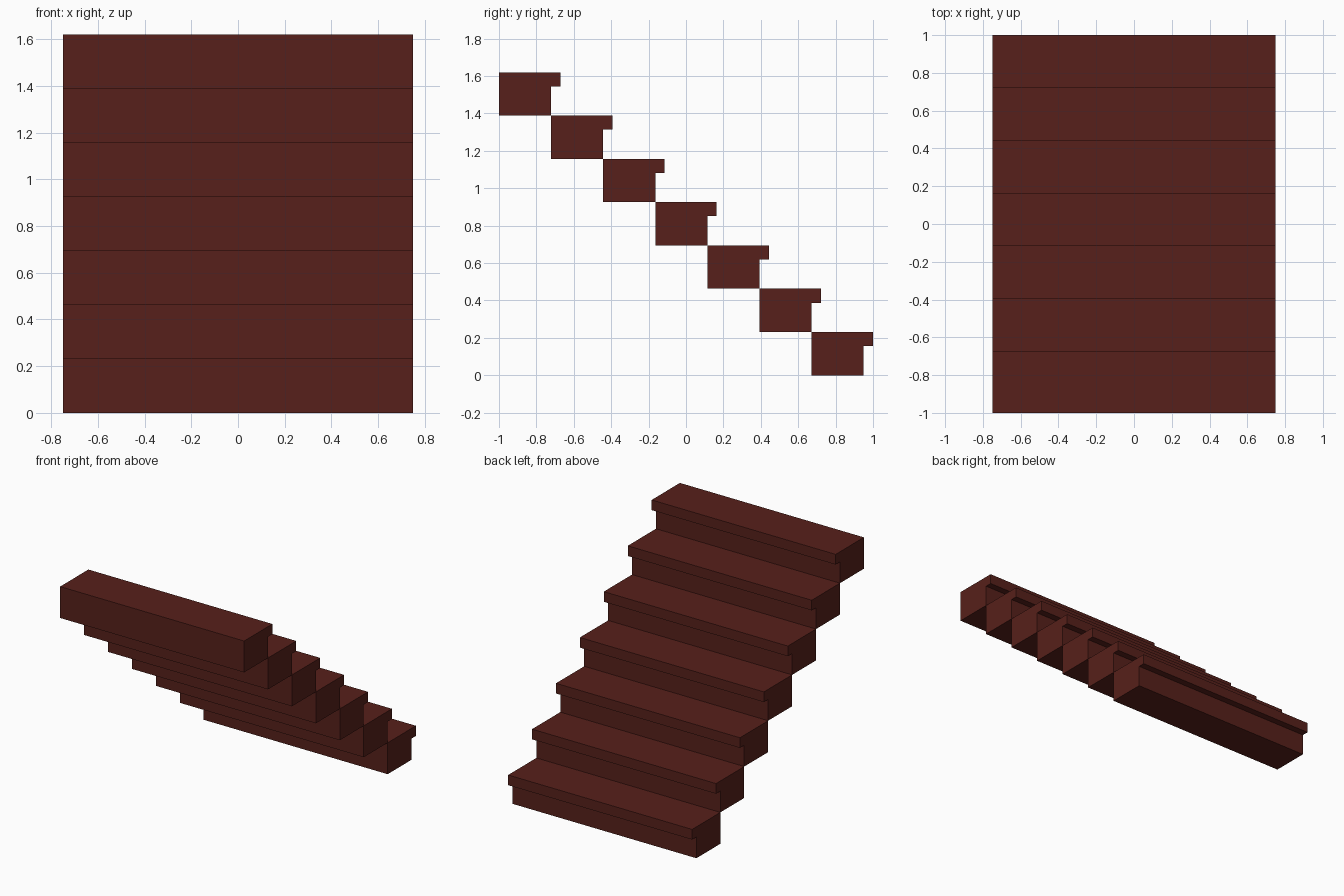
import bpy, bmesh

if "Cube" in bpy.data.objects:
    bpy.data.objects.remove(bpy.data.objects["Cube"])

STEPS = 7
WIDTH = 1.5
NOSE = 0.05                      # overhang of the tread past the riser
RUN = (2.0 - NOSE) / STEPS
RISE = 1.62 / STEPS
TREAD = 0.075                    # tread thickness

mat = bpy.data.materials.new("dark_red_wood")
mat.diffuse_color = (0.095, 0.0145, 0.0105, 1)
mat.use_nodes = True
mat.node_tree.nodes["Principled BSDF"].inputs["Base Color"].default_value = mat.diffuse_color


def make_step_mesh():
    # Side profile (y, z): block with an overhanging nosing, extruded along x
    profile = [(0, 0), (RUN, 0), (RUN, RISE - TREAD), (RUN + NOSE, RISE - TREAD),
               (RUN + NOSE, RISE), (0, RISE)]
    bm = bmesh.new()
    face = bm.faces.new([bm.verts.new((-WIDTH / 2, y, z)) for y, z in profile])
    ext = bmesh.ops.extrude_face_region(bm, geom=[face], use_keep_orig=True)
    moved = [v for v in ext["geom"] if isinstance(v, bmesh.types.BMVert)]
    bmesh.ops.translate(bm, verts=moved, vec=(WIDTH, 0, 0))
    bmesh.ops.recalc_face_normals(bm, faces=bm.faces)
    mesh = bpy.data.meshes.new("step")
    bm.to_mesh(mesh)
    bm.free()
    mesh.materials.append(mat)
    return mesh


# Flight of steps, rising from the back (+y) to the front (-y)
step_mesh = make_step_mesh()
for i in range(STEPS):
    step = bpy.data.objects.new(f"step_{i + 1}", step_mesh)
    step.location = (0, -1 + (STEPS - 1 - i) * RUN, i * RISE)
    bpy.context.collection.objects.link(step)
